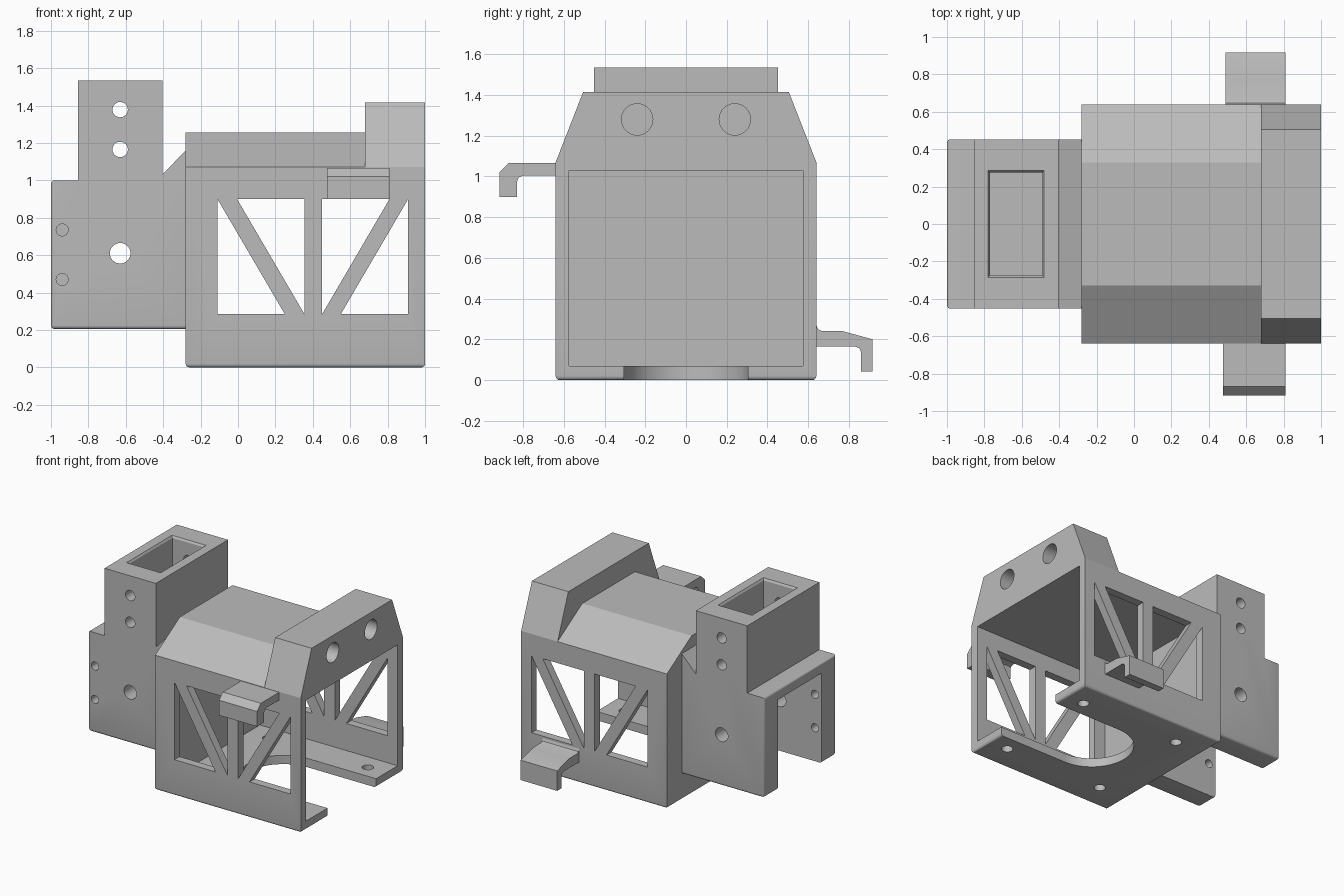
import bpy, bmesh, math
from mathutils import Vector

if "Cube" in bpy.data.objects:
    bpy.data.objects.remove(bpy.data.objects["Cube"])

grey = bpy.data.materials.new("plain_grey")
grey.use_nodes = True
GREY = (0.5, 0.5, 0.5, 1)
grey.diffuse_color = GREY
grey.node_tree.nodes["Principled BSDF"].inputs["Base Color"].default_value = GREY

# Maps a profile point (a, b) and a depth d to space, for each extrusion axis
PLACE = {
    "x": lambda a, b, d: (d, a, b),
    "y": lambda a, b, d: (a, d, b),
    "z": lambda a, b, d: (a, b, d),
}


def prism(name, profile, axis, lo, hi, round_rule=None):
    """Extrude a profile along an axis; round the edges that match the rule."""
    bm = bmesh.new()
    base = bm.faces.new([bm.verts.new(PLACE[axis](a, b, lo)) for a, b in profile])
    grown = bmesh.ops.extrude_face_region(bm, geom=[base])
    shift = Vector(PLACE[axis](0, 0, hi - lo))
    for v in grown["geom"]:
        if isinstance(v, bmesh.types.BMVert):
            v.co += shift
    bmesh.ops.recalc_face_normals(bm, faces=bm.faces)
    if round_rule:
        edges = [e for e in bm.edges if all(round_rule(v.co) for v in e.verts)]
        bmesh.ops.bevel(bm, geom=edges, offset=0.02, segments=4, profile=0.5, affect="EDGES")
    mesh = bpy.data.meshes.new(name)
    bm.to_mesh(mesh)
    bm.free()
    mesh.materials.append(grey)
    obj = bpy.data.objects.new(name, mesh)
    bpy.context.collection.objects.link(obj)
    return obj


def rect(a0, a1, b0, b1):
    return [(a0, b0), (a1, b0), (a1, b1), (a0, b1)]


def disc(a, b, r, n=32):
    turn = [2 * math.pi * i / n for i in range(n)]
    return [(a + r * math.cos(t), b + r * math.sin(t)) for t in turn]


def mirrored(half):
    return half + [(-a, b) for a, b in reversed(half)]


def finish(obj, cutters=()):
    """Cut the openings, then smooth the round surfaces."""
    bpy.ops.object.select_all(action="DESELECT")
    obj.select_set(True)
    bpy.context.view_layer.objects.active = obj
    for cutter in cutters:
        cutter.hide_render = True
        mod = obj.modifiers.new("cut", "BOOLEAN")
        mod.operation, mod.solver, mod.object = "DIFFERENCE", "EXACT", cutter
        bpy.ops.object.modifier_apply(modifier=mod.name)
        bpy.data.objects.remove(cutter)
    bpy.ops.object.shade_smooth_by_angle(angle=math.radians(25))


# Housing: hollow box, open at the +x end
housing = prism("housing", rect(-0.64, 0.64, 0, 1.07), "x", -0.28, 1,
                lambda p: p.z < 0.01)
cuts = [prism("cavity", rect(-0.575, 0.575, 0.07, 1.03), "x", -0.21, 1.1)]

# Truss windows through both side walls
LOW, HIGH = 0.285, 0.90
for tri in ([(-0.11, LOW), (0.25, LOW), (-0.11, HIGH)],
            [(0.355, LOW), (0.355, HIGH), (-0.005, HIGH)],
            [(0.45, LOW), (0.81, HIGH), (0.45, HIGH)],
            [(0.55, LOW), (0.91, LOW), (0.91, HIGH)]):
    cuts.append(prism("window", tri, "y", -0.8, 0.8))

# Round-ended slot and four screw holes in the floor
arc = [math.pi * (0.5 + i / 32) for i in range(33)]
slot = [(1.1, -0.305), (1.1, 0.305)]
slot += [(0.40 + 0.305 * math.cos(t), 0.305 * math.sin(t)) for t in arc]
cuts.append(prism("slot", slot, "z", -0.1, 0.2))
for x in (-0.035, 0.84):
    for y in (-0.43, 0.43):
        cuts.append(prism("screw_hole", disc(x, y, 0.042), "z", -0.1, 0.2))
finish(housing, cuts)

# Sloped roof and the taller end cap with two blind holes
finish(prism("roof", mirrored([(0.64, 1.07), (0.33, 1.255)]), "x", -0.28, 0.68))
end_cap = prism("end_cap", mirrored([(0.64, 1.07), (0.505, 1.415)]), "x", 0.68, 1)
finish(end_cap, [prism("blind_hole", disc(y, 1.28, 0.077), "x", 0.76, 1.1)
                 for y in (-0.24, 0.24)])

# Tower: stepped body with a gusset against the housing
outline = [(-1, 0.205), (-0.25, 0.205), (-0.25, 1.16), (-0.28, 1.16), (-0.405, 1.03),
           (-0.405, 1.535), (-0.855, 1.535), (-0.855, 1), (-1, 1)]
tower = prism("tower", outline, "y", -0.453, 0.453,
              lambda p: p.z < 0.21 or (p.x < -0.99 and p.z > 0.99))
cuts = [
    prism("channel", rect(-0.275, 0.275, 0.1, 0.92), "x", -1.1, -0.36),
    prism("shaft", rect(-0.77, -0.49, -0.275, 0.275), "z", 1.0, 1.7),
]
# Chamfered rim around the shaft mouth
rim = prism("rim", rect(-0.77, -0.49, -0.275, 0.275), "z", 1.52, 1.55)
for v in rim.data.vertices:
    if v.co.z > 1.53:
        v.co.x += math.copysign(0.02, v.co.x + 0.63)
        v.co.y += math.copysign(0.02, v.co.y)
cuts.append(rim)
# Cross holes through the tower, and small ones in the front leg only
for z, r in ((0.61, 0.055), (1.165, 0.041), (1.378, 0.041)):
    cuts.append(prism("cross_hole", disc(-0.63, z, r), "y", -0.6, 0.6))
for z in (0.47, 0.735):
    cuts.append(prism("leg_hole", disc(-0.94, z, 0.032), "y", -0.6, -0.2))
finish(tower, cuts)

# Hooks on the two side walls
front_profile = [(-0.62, 1.067), (-0.87, 1.067), (-0.917, 1.02), (-0.917, 0.90),
                 (-0.83, 0.90), (-0.83, 0.975), (-0.822, 0.995), (-0.80, 1.005),
                 (-0.62, 1.005)]
back_profile = [(0.62, 0.27), (0.64, 0.27), (0.648, 0.25), (0.665, 0.242), (0.77, 0.24),
                (0.917, 0.20), (0.917, 0.042), (0.86, 0.042), (0.86, 0.135),
                (0.852, 0.157), (0.83, 0.165), (0.62, 0.165)]
finish(prism("front_hook", front_profile, "x", 0.475, 0.81))
finish(prism("back_hook", back_profile, "x", 0.49, 0.81))
